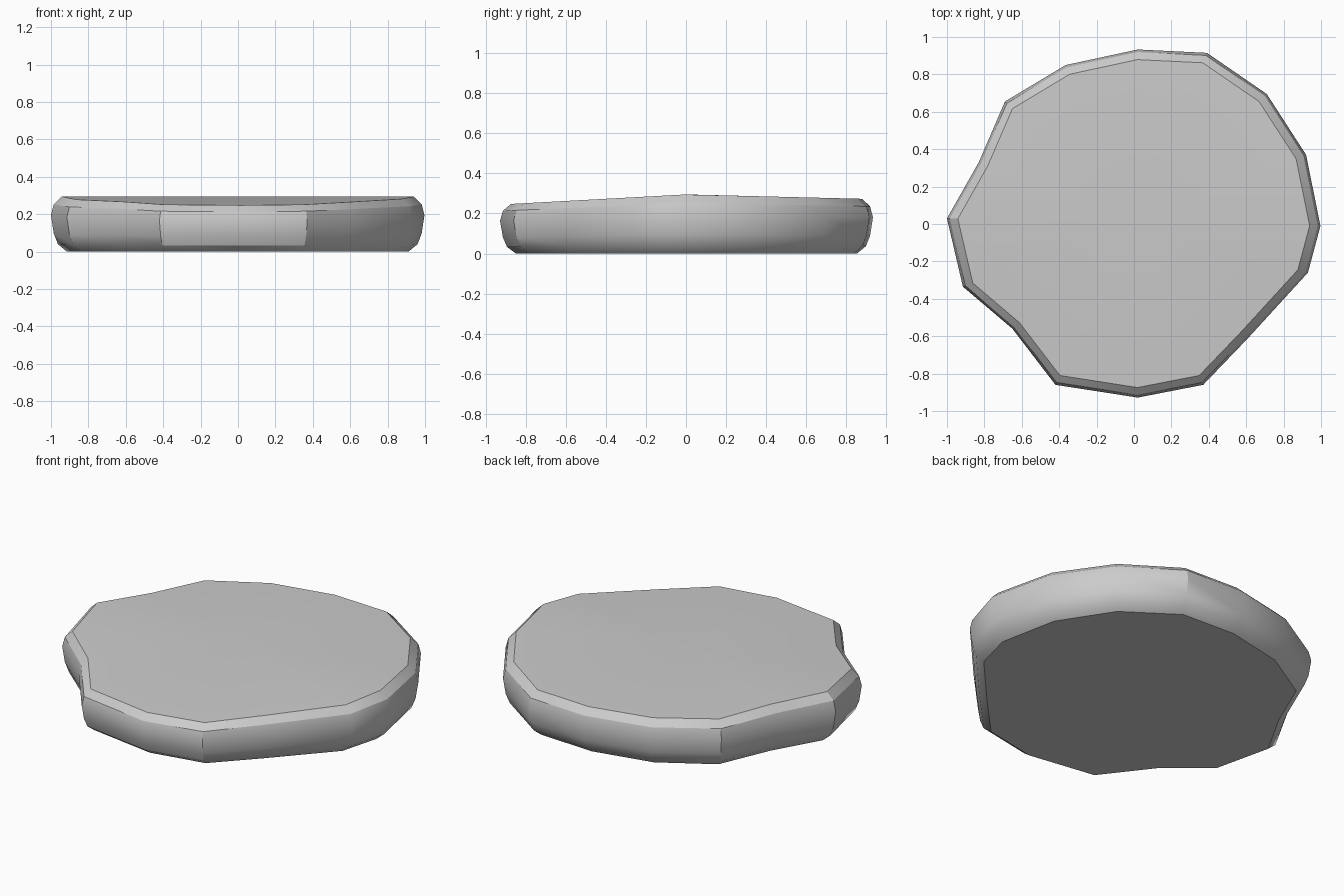
import bpy
import bmesh

if "Cube" in bpy.data.objects:
    bpy.data.objects.remove(bpy.data.objects["Cube"])

# Irregular 16-sided outline at the widest level of the slab
OUTLINE = [(0.02, 0.933), (0.39, 0.915), (0.71, 0.695), (0.92, 0.37),
           (0.997, -0.01), (0.93, -0.26), (0.61, -0.61), (0.37, -0.86),
           (0.02, -0.928), (-0.42, -0.86), (-0.65, -0.56), (-0.915, -0.335),
           (-1.0, 0.03), (-0.83, 0.33), (-0.69, 0.655), (-0.365, 0.85)]

# Rounded side profile: (outline scale, fraction of local height)
PROFILE = [(0.915, 0.0), (0.963, 0.135), (0.985, 0.33),
           (1.0, 0.66), (0.985, 0.86), (0.942, 1.0)]


def height(y):
    """Top surface: a gentle ridge along x, lower towards the front."""
    return 0.295 - (0.046 if y < 0 else 0.021) * abs(y) / 0.9


# Stone slab: stacked rings, flat base and a shallow crowned top
bm = bmesh.new()
rings = [[bm.verts.new((x * s, y * s, height(y) * f)) for x, y in OUTLINE]
         for s, f in PROFILE]
n = len(OUTLINE)
for low, high in zip(rings, rings[1:]):
    for i in range(n):
        j = (i + 1) % n
        bm.faces.new((low[i], low[j], high[j], high[i]))
bm.faces.new(rings[0])
crown = bm.verts.new((0, 0, height(0)))
for i in range(n):
    bm.faces.new((rings[-1][i], rings[-1][(i + 1) % n], crown))
bmesh.ops.recalc_face_normals(bm, faces=bm.faces)

mesh = bpy.data.meshes.new("stone_slab")
bm.to_mesh(mesh)
bm.free()
slab = bpy.data.objects.new("stone_slab", mesh)
bpy.context.collection.objects.link(slab)

# Smooth the rounded side, keep the rim edges sharp
bpy.context.view_layer.objects.active = slab
slab.select_set(True)
bpy.ops.object.shade_smooth_by_angle(angle=0.52)
